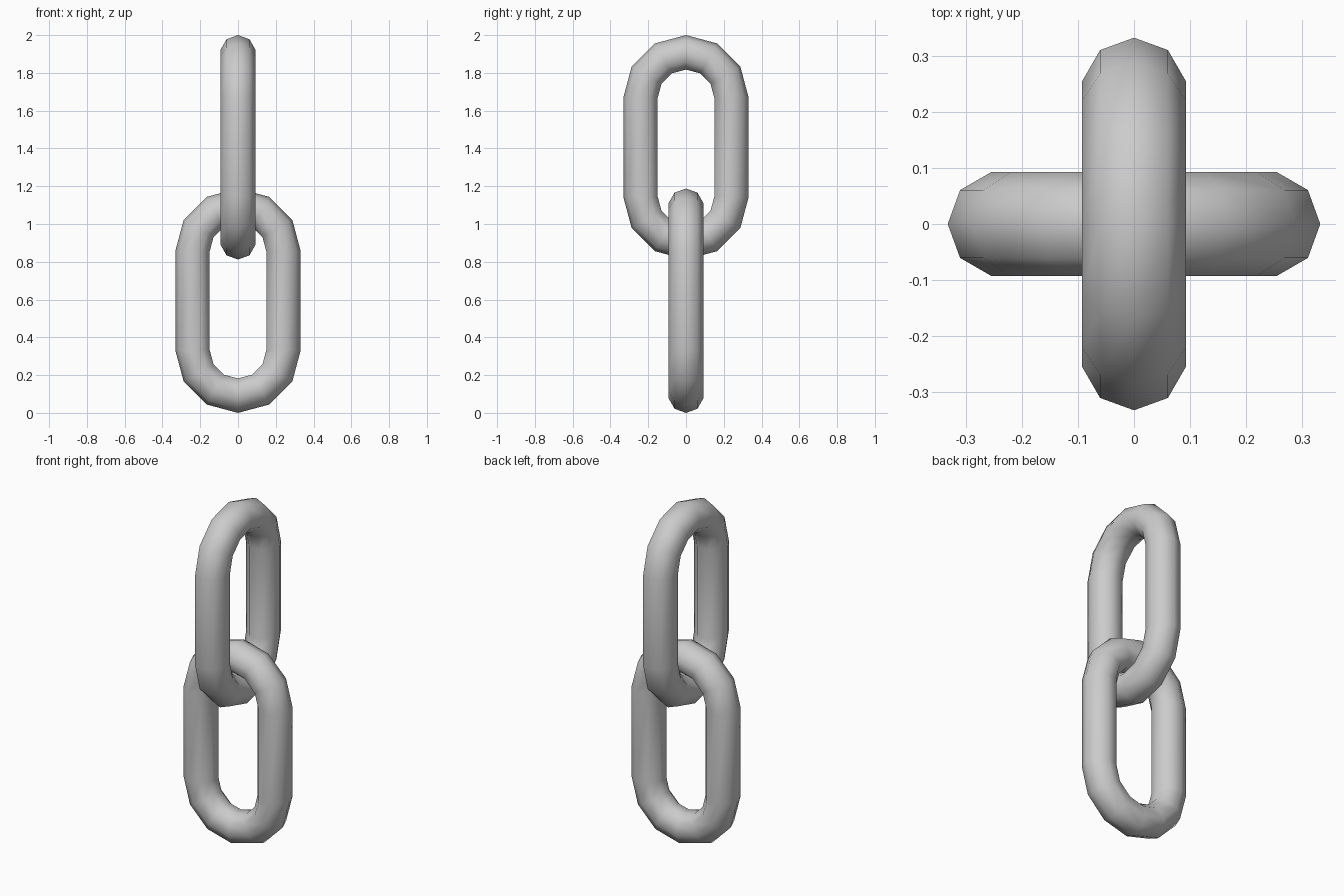
import bpy, bmesh
from math import sin, cos, pi

if "Cube" in bpy.data.objects:
    bpy.data.objects.remove(bpy.data.objects["Cube"])

BEND_R = 0.238      # centreline radius of the rounded ends
WIRE_R = 0.094      # thickness radius of the link
STRAIGHT = 0.524    # length of the straight sides
SIDES, STEPS = 9, 6
HEIGHT = STRAIGHT + 2 * (BEND_R + WIRE_R)


def chain_link(name, z_centre, turn):
    bm = bmesh.new()
    # Rings around the stadium-shaped path: upper bend, then lower bend
    rings = []
    for half, shift in ((0, STRAIGHT / 2), (pi, -STRAIGHT / 2)):
        for i in range(STEPS + 1):
            a = half + pi * i / STEPS
            ring = []
            for j in range(SIDES):
                b = 2 * pi * j / SIDES
                d = BEND_R + WIRE_R * cos(b)
                ring.append(bm.verts.new((d * cos(a), WIRE_R * sin(b), d * sin(a) + shift)))
            rings.append(ring)
    # Bridge the rings into a closed loop
    for k, r in enumerate(rings):
        n = rings[(k + 1) % len(rings)]
        for j in range(SIDES):
            m = (j + 1) % SIDES
            bm.faces.new((r[j], r[m], n[m], n[j])).smooth = True
    bmesh.ops.recalc_face_normals(bm, faces=bm.faces)
    mesh = bpy.data.meshes.new(name)
    bm.to_mesh(mesh)
    bm.free()
    obj = bpy.data.objects.new(name, mesh)
    obj.location.z = z_centre
    obj.rotation_euler.z = turn
    bpy.context.collection.objects.link(obj)


# Two interlocked links at right angles
chain_link("lower_link", HEIGHT / 2, 0)
chain_link("upper_link", 2 - HEIGHT / 2, pi / 2)
